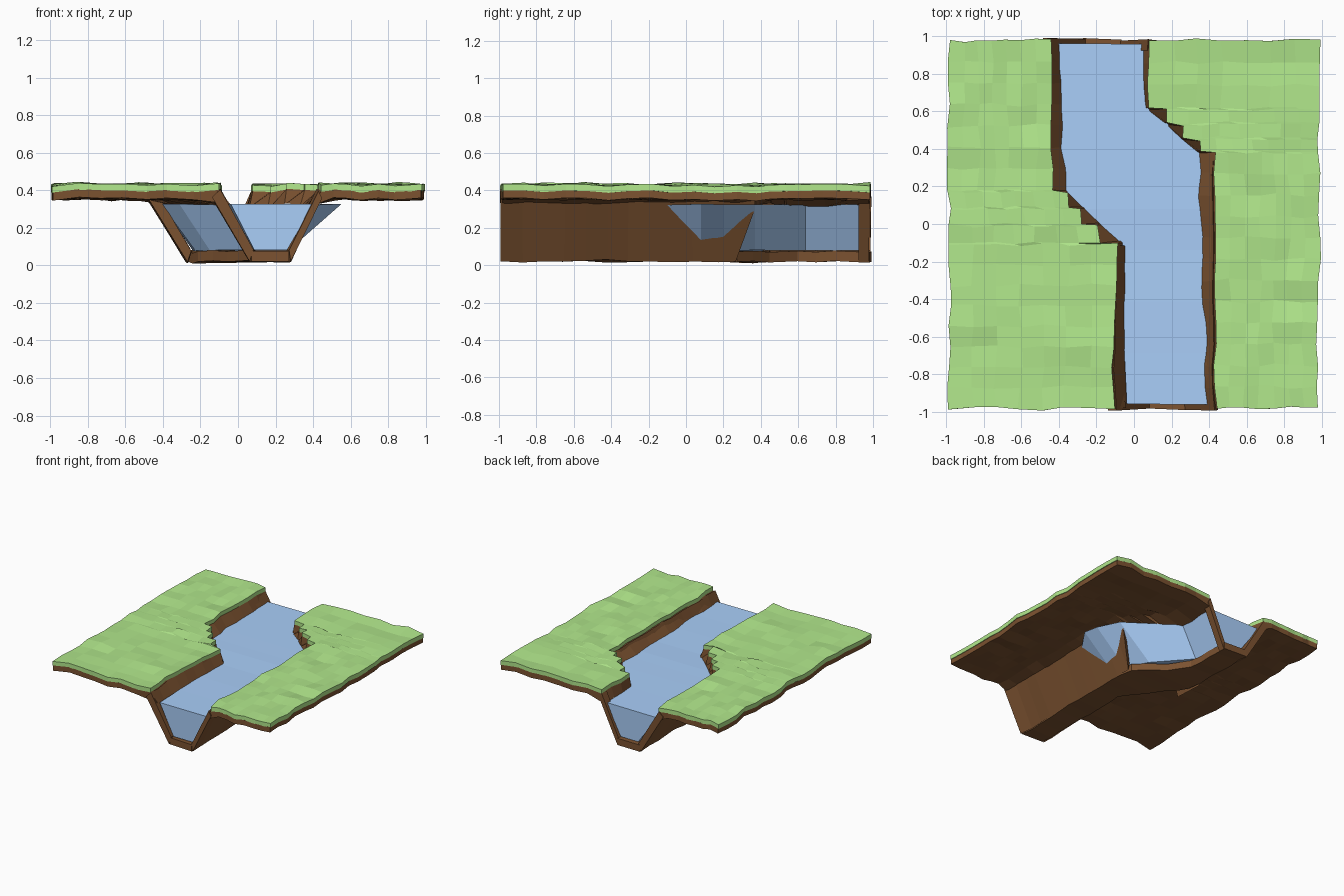
import bpy, bmesh
from mathutils import Vector, noise

if "Cube" in bpy.data.objects:
    bpy.data.objects.remove(bpy.data.objects["Cube"])


def material(name, color):
    m = bpy.data.materials.new(name)
    m.diffuse_color = (*color, 1)
    m.use_nodes = True
    m.node_tree.nodes["Principled BSDF"].inputs["Base Color"].default_value = m.diffuse_color
    return m


GRASS = material("grass", (0.44, 0.80, 0.26))
EARTH = material("earth", (0.20, 0.085, 0.03))
WATER = material("water", (0.40, 0.62, 0.95))


def wobble(p, amount):
    """Hand-cut unevenness that depends on position, so touching layers agree."""
    n = noise.noise_vector(Vector((p[0] * 7.3, p[1] * 7.3, 0.4)))
    return (p[0] + n.x * amount, p[1] + n.y * amount * 0.8, p[2] + n.z * amount)


def loft(name, sections, mat, amount=0.016, step=0.11):
    """Join closed sections [(y, [(x, z), ...])] into a capped solid."""
    rows = []
    for (ya, a), (yb, b) in zip(sections, sections[1:]):
        n = max(1, round((yb - ya) / step))
        for i in range(n):
            t = i / n
            rows.append([(p[0] + (q[0] - p[0]) * t, ya + (yb - ya) * t,
                          p[1] + (q[1] - p[1]) * t) for p, q in zip(a, b)])
    y, last = sections[-1]
    rows.append([(x, y, z) for x, z in last])
    bm = bmesh.new()
    vs = [[bm.verts.new(wobble(p, amount)) for p in r] for r in rows]
    k = len(last)
    for r, s in zip(vs, vs[1:]):
        for i in range(k):
            j = (i + 1) % k
            bm.faces.new((r[i], r[j], s[j], s[i]))
    # caps as quad strips between the upper and lower halves of the section
    for r in (vs[0], vs[-1]):
        for i in range(k // 2 - 1):
            bm.faces.new((r[i], r[i + 1], r[k - 2 - i], r[k - 1 - i]))
    bmesh.ops.recalc_face_normals(bm, faces=bm.faces[:])
    me = bpy.data.meshes.new(name)
    bm.to_mesh(me)
    bm.free()
    me.materials.append(mat)
    ob = bpy.data.objects.new(name, me)
    bpy.context.collection.objects.link(ob)
    return ob


def bank_section(outer, edge, z_top, z_bot, foot, drop, n=7):
    """Flat slab profile from the outer side to a sloping river edge."""
    xs = [outer + (edge - outer) * i / n for i in range(n + 1)]
    top = [(x, z_top) for x in xs]
    bot = [(x, z_bot) for x in xs]
    bot[-1] = (foot, z_bot - drop)
    return top + bot[::-1]


def ramp(y, y0, x0, y1, x1):
    """Smooth diagonal foot of the stepped bank."""
    t = min(1, max(0, (y - y0) / (y1 - y0)))
    return x0 + (x1 - x0) * t


# stepped river edges as (y, x)
left_edge = [(-0.98, -0.11), (-0.11, -0.10), (-0.10, -0.18), (-0.01, -0.19),
             (0.0, -0.27), (0.08, -0.28), (0.09, -0.34), (0.17, -0.35),
             (0.18, -0.44), (0.98, -0.44)]
right_edge = [(-0.98, 0.43), (0.38, 0.43), (0.39, 0.35), (0.45, 0.35),
              (0.46, 0.26), (0.53, 0.26), (0.54, 0.17), (0.61, 0.17),
              (0.62, 0.08), (0.98, 0.08)]

# grass and soil banks
for side, s, edges, diag in (("left", -1, left_edge, (-0.13, -0.05, 0.22, -0.40)),
                             ("right", 1, right_edge, (0.34, 0.39, 0.63, 0.05))):
    loft(side + "_grass",
         [(y, bank_section(0.985 * s, x, 0.43, 0.395, x, 0)) for y, x in edges],
         GRASS, 0.022)
    loft(side + "_soil",
         [(y, bank_section(0.98 * s, x, 0.398, 0.355, ramp(y, *diag), 0.035))
          for y, x in edges], EARTH, 0.022)

# sloping walls of the river bed
wall_l = [(-0.14, 0.36), (-0.10, 0.40), (0.09, 0.08), (0.07, 0.02)]
wall_r = [(0.44, 0.36), (0.42, 0.40), (0.27, 0.08), (0.28, 0.02)]


def shifted(profile, dx):
    return [(x + dx, z) for x, z in profile]


loft("front_left_wall", [(-0.99, wall_l), (-0.12, wall_l)], EARTH)
loft("front_right_wall", [(-0.99, wall_r), (0.26, wall_r),
                          (0.37, [(0.45, 0.36), (0.42, 0.39), (0.39, 0.31), (0.41, 0.30)])], EARTH)
loft("back_left_wall", [(0.19, shifted(wall_l, -0.345)), (0.985, shifted(wall_l, -0.345))], EARTH)

# end rim at the back
loft("back_right_rim", [(0.93, shifted(wall_r, -0.345)), (0.985, shifted(wall_r, -0.345))], EARTH)


# river bed floor, bending from the front run to the back run
def floor(x0, x1):
    return [(x0, 0.075), (x1, 0.075), (x1, 0.02), (x0, 0.02)]


loft("river_floor", [(-0.99, floor(0.08, 0.27)), (-0.1, floor(0.07, 0.28)),
                     (0.08, floor(-0.05, 0.28)), (0.27, floor(-0.22, 0.26)),
                     (0.45, floor(-0.27, 0.05)), (0.6, floor(-0.27, -0.06)),
                     (0.99, floor(-0.27, -0.07))], EARTH)


# water body
def water(x0, x1, b0, b1):
    return [(x0, 0.325), (x1, 0.325), (b1, 0.08), (b0, 0.08)]


loft("water", [(-0.96, water(-0.04, 0.40, 0.09, 0.26)),
               (-0.14, water(-0.07, 0.40, 0.05, 0.26)),
               (0.08, water(-0.31, 0.55, -0.15, 0.27)),
               (0.20, water(-0.41, 0.53, -0.23, 0.26)),
               (0.37, water(-0.41, 0.45, -0.24, 0.16)),
               (0.64, water(-0.41, 0.06, -0.24, -0.07)),
               (0.96, water(-0.41, 0.05, -0.24, -0.08))],
     WATER, 0.006, 0.3)
